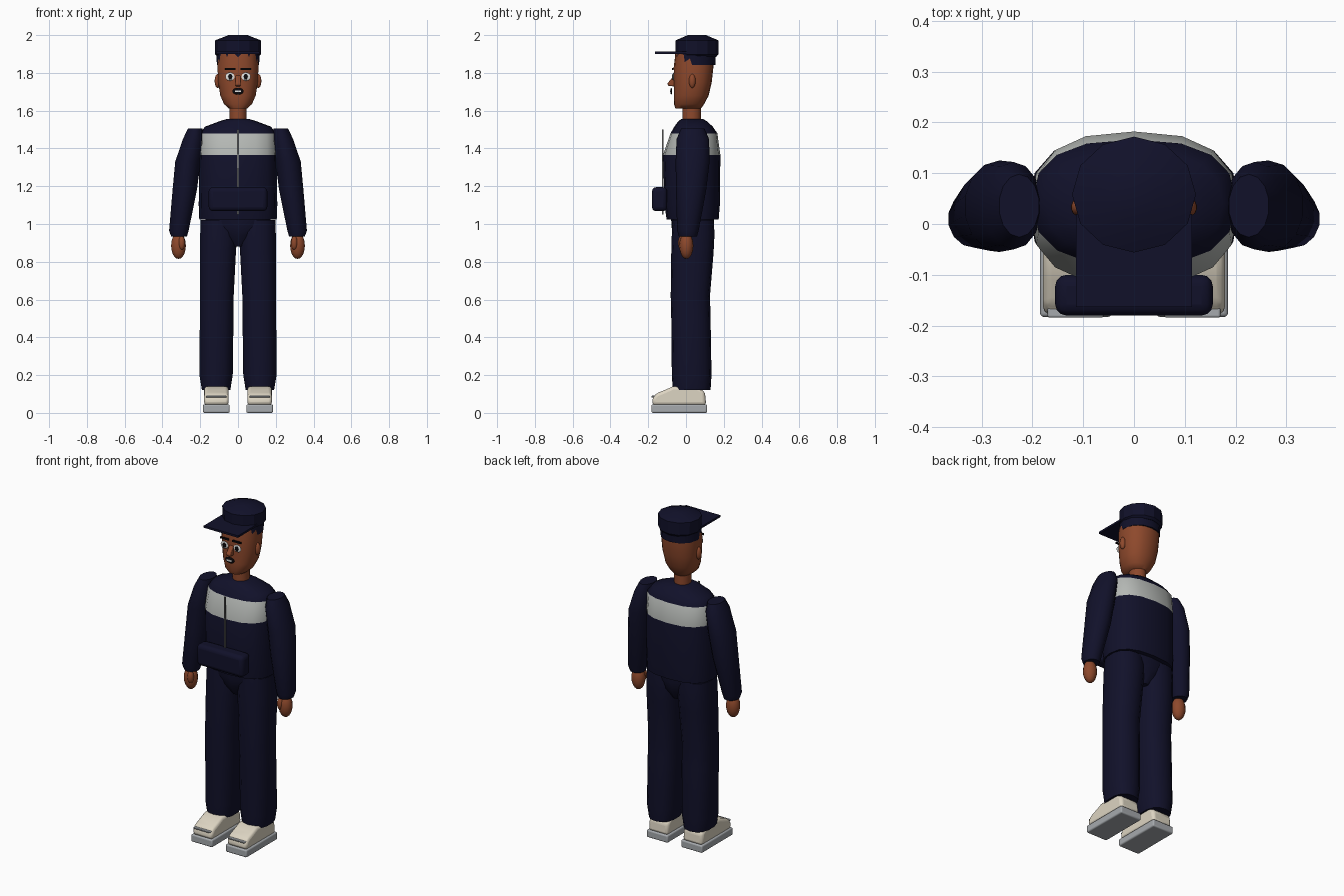
import bpy, bmesh, math
from mathutils import Matrix, Vector


def mat(name, rgb):
    m = bpy.data.materials.new(name)
    m.diffuse_color = (*rgb, 1)
    return m


NAVY = mat("navy cloth", (0.0055, 0.0055, 0.023))
SKIN = mat("brown skin", (0.27, 0.066, 0.025))
SILVER = mat("silver band", (0.46, 0.48, 0.46))
CREAM = mat("cream shoe", (0.72, 0.66, 0.54))
GREY = mat("sole grey", (0.38, 0.40, 0.42))
ZIP = mat("zip grey", (0.17, 0.17, 0.17))
BLACK = mat("black", (0.004, 0.003, 0.004))
WHITE = mat("white", (0.8, 0.8, 0.78))


def finish(bm, name, material, mirror=False, angle=40, bevel=0):
    bmesh.ops.recalc_face_normals(bm, faces=bm.faces)
    me = bpy.data.meshes.new(name)
    bm.to_mesh(me)
    bm.free()
    ob = bpy.data.objects.new(name, me)
    bpy.context.collection.objects.link(ob)
    me.materials.append(material)
    if bevel:
        b = ob.modifiers.new("bevel", 'BEVEL')
        b.width, b.segments = bevel, 3
    if mirror:
        ob.modifiers.new("mirror", 'MIRROR').use_mirror_merge = False
    bpy.ops.object.select_all(action='DESELECT')
    ob.select_set(True)
    bpy.context.view_layer.objects.active = ob
    bpy.ops.object.shade_smooth_by_angle(angle=math.radians(angle))
    return ob


def loft(name, rings, material, seg=14, power=2.0, **kw):
    """Rings are (z, centre x, centre y, radius x, radius y)."""
    bm = bmesh.new()
    loops = []
    for z, cx, cy, rx, ry in rings:
        loop = []
        for i in range(seg):
            a = 2 * math.pi * i / seg + math.pi / 2
            c, s = math.cos(a), math.sin(a)
            x = math.copysign(abs(c) ** (2 / power), c)
            y = math.copysign(abs(s) ** (2 / power), s)
            loop.append(bm.verts.new((cx + rx * x, cy + ry * y, z)))
        loops.append(loop)
    for a, b in zip(loops, loops[1:]):
        for i in range(seg):
            j = (i + 1) % seg
            bm.faces.new((a[i], a[j], b[j], b[i]))
    bm.faces.new(loops[0])
    bm.faces.new(loops[-1])
    return finish(bm, name, material, **kw)


def ball(name, centre, radii, material, seg=14, **kw):
    bm = bmesh.new()
    m = Matrix.Translation(centre) @ Matrix.Diagonal((*radii, 1))
    bmesh.ops.create_uvsphere(bm, u_segments=seg, v_segments=10, radius=1, matrix=m)
    return finish(bm, name, material, angle=60, **kw)


def box(name, lo, hi, material, **kw):
    lo, hi = Vector(lo), Vector(hi)
    bm = bmesh.new()
    m = Matrix.Translation((lo + hi) / 2) @ Matrix.Diagonal((*(hi - lo), 1))
    bmesh.ops.create_cube(bm, size=1, matrix=m)
    return finish(bm, name, material, **kw)


def side_profile(name, points, x0, x1, material, **kw):
    """Extrude a (y, z) outline across x."""
    bm = bmesh.new()
    f = bm.faces.new([bm.verts.new((x0, y, z)) for y, z in points])
    r = bmesh.ops.extrude_face_region(bm, geom=[f])
    new = [v for v in r["geom"] if isinstance(v, bmesh.types.BMVert)]
    bmesh.ops.translate(bm, verts=new, vec=(x1 - x0, 0, 0))
    return finish(bm, name, material, **kw)


# Jacket body with reflective chest band
jacket = loft("jacket", [
    (1.025, 0, 0.035, 0.205, 0.138), (1.10, 0, 0.033, 0.208, 0.146),
    (1.365, 0, 0.030, 0.205, 0.152), (1.48, 0, 0.042, 0.200, 0.124),
    (1.515, 0, 0.040, 0.175, 0.102), (1.545, 0, 0.035, 0.095, 0.075),
    (1.557, 0, 0.032, 0.055, 0.055)], NAVY, seg=16, power=2.5, angle=50)
jacket.data.materials.append(SILVER)
for p in jacket.data.polygons:
    if 1.37 < p.center.z < 1.475:
        p.material_index = 1

# Sleeves and hands
loft("sleeves", [
    (0.935, 0.312, 0.010, 0.043, 0.048), (0.965, 0.313, 0.010, 0.053, 0.057),
    (1.18, 0.282, 0.027, 0.066, 0.080), (1.33, 0.265, 0.035, 0.069, 0.090),
    (1.45, 0.237, 0.036, 0.056, 0.086), (1.505, 0.226, 0.036, 0.040, 0.062)],
    NAVY, mirror=True, angle=50)
ball("hands", (0.315, 0.002, 0.885), (0.040, 0.037, 0.070), SKIN, mirror=True)
ball("thumbs", (0.298, -0.024, 0.900), (0.018, 0.018, 0.037), SKIN, mirror=True)

# Trousers
loft("hips", [
    (0.88, 0, 0.035, 0.030, 0.07), (0.94, 0, 0.035, 0.10, 0.105),
    (0.99, 0, 0.035, 0.175, 0.112), (1.06, 0, 0.035, 0.175, 0.115)],
    NAVY, power=2.3)
loft("trouser_legs", [
    (0.122, 0.116, 0.030, 0.077, 0.100), (0.20, 0.116, 0.030, 0.090, 0.105),
    (0.50, 0.113, 0.026, 0.091, 0.104), (0.62, 0.112, 0.023, 0.091, 0.104),
    (0.85, 0.106, 0.034, 0.097, 0.112), (0.95, 0.102, 0.038, 0.100, 0.113),
    (1.02, 0.102, 0.038, 0.098, 0.108)], NAVY, power=2.4, mirror=True)

# Shoes
box("soles", (0.044, -0.183, 0), (0.185, 0.112, 0.045), GREY, mirror=True, bevel=0.008)
side_profile("shoes", [
    (-0.177, 0.04), (-0.180, 0.075), (-0.160, 0.102), (-0.110, 0.122), (-0.07, 0.14),
    (0.06, 0.14), (0.10, 0.11), (0.107, 0.04)], 0.050, 0.179, CREAM, mirror=True, bevel=0.022)
box("shoe_straps", (0.060, -0.184, 0.082), (0.170, -0.135, 0.091), GREY,
    mirror=True, bevel=0.004)

# Zip and belt pouch
box("zip", (-0.004, -0.127, 1.05), (0.004, -0.119, 1.50), ZIP)
box("pouch", (-0.155, -0.180, 1.068), (0.155, -0.100, 1.195), NAVY, bevel=0.022)

# Head
loft("neck", [(1.53, 0, 0.030, 0.046, 0.049), (1.64, 0, 0.030, 0.046, 0.049)], SKIN)
loft("head", [
    (1.612, 0, 0.012, 0.050, 0.068), (1.635, 0, 0.016, 0.075, 0.080),
    (1.68, 0, 0.028, 0.095, 0.092), (1.75, 0, 0.036, 0.106, 0.100),
    (1.83, 0, 0.040, 0.110, 0.105), (1.91, 0, 0.045, 0.105, 0.100)],
    SKIN, seg=18, power=2.3, angle=50)
ball("ears", (0.108, 0.033, 1.757), (0.016, 0.018, 0.037), SKIN, mirror=True)
side_profile("nose", [(-0.060, 1.79), (-0.098, 1.745), (-0.095, 1.732), (-0.060, 1.728)],
             -0.014, 0.014, SKIN, bevel=0.005)

# Face details
ball("eye_whites", (0.043, -0.067, 1.780), (0.025, 0.004, 0.022), WHITE, mirror=True)
ball("pupils", (0.041, -0.071, 1.779), (0.011, 0.0035, 0.015), BLACK, mirror=True)
box("eyebrows", (0.013, -0.074, 1.815), (0.068, -0.066, 1.825), BLACK, mirror=True)
ball("mouth", (0, -0.078, 1.703), (0.031, 0.0045, 0.018), BLACK)
box("teeth", (-0.017, -0.085, 1.698), (0.017, -0.079, 1.707), WHITE)

# Cap
loft("cap_band", [(1.842, 0, 0.048, 0.112, 0.107), (1.90, 0, 0.050, 0.114, 0.108)],
     NAVY, seg=12, power=2.1)
loft("cap_crown", [
    (1.885, 0, 0.058, 0.105, 0.102), (1.898, 0, 0.058, 0.121, 0.113),
    (1.972, 0, 0.058, 0.122, 0.114), (2.0, 0, 0.058, 0.050, 0.048)], NAVY, seg=12, angle=25)
box("cap_visor", (-0.114, -0.163, 1.900), (0.114, 0.02, 1.912), NAVY)
